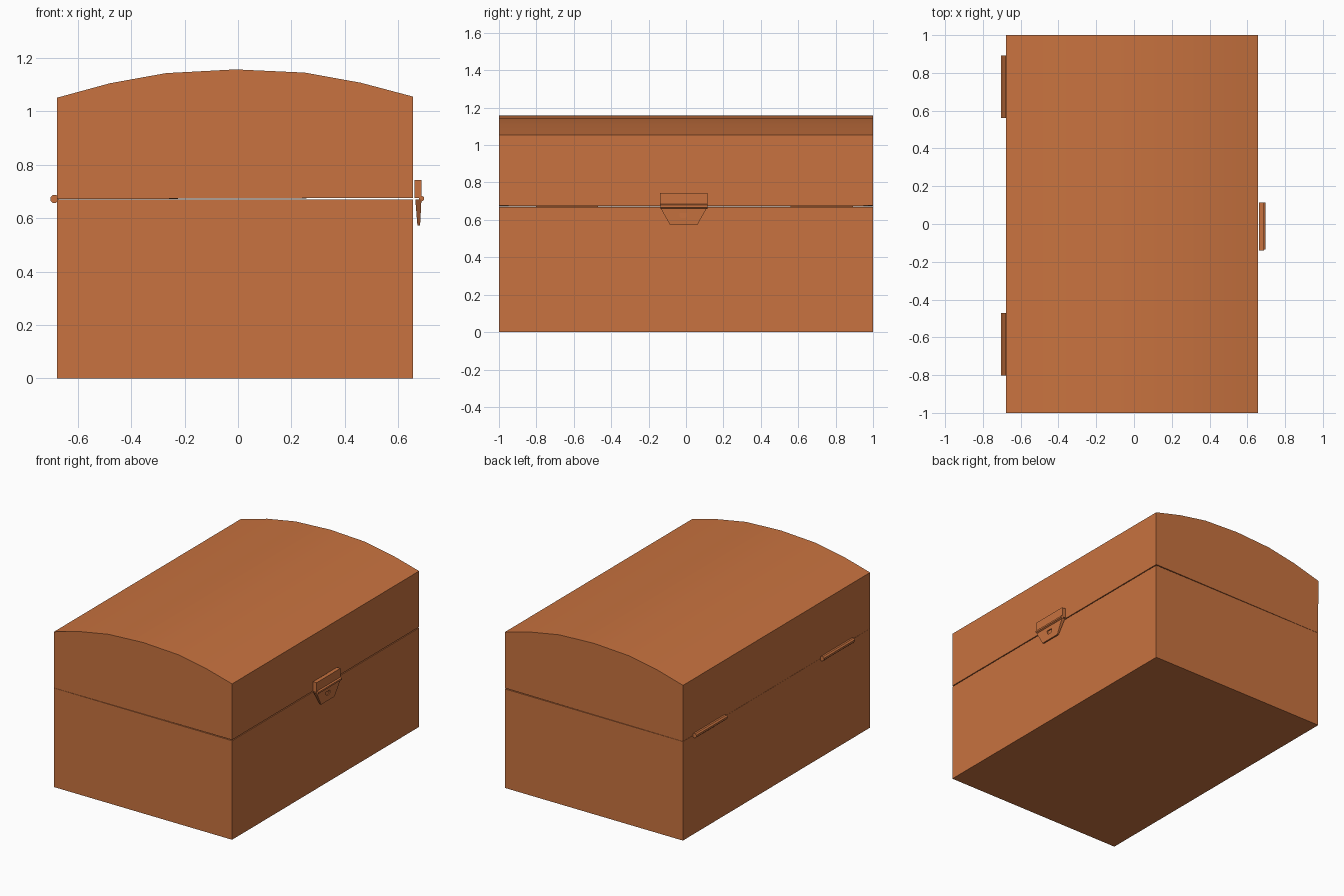
import bpy, bmesh, math

if "Cube" in bpy.data.objects:
    bpy.data.objects.remove(bpy.data.objects["Cube"])

wood = bpy.data.materials.new("wood")
wood.diffuse_color = (0.58, 0.17, 0.05, 1)
wood.use_nodes = True
wood.node_tree.nodes["Principled BSDF"].inputs["Base Color"].default_value = wood.diffuse_color


def finish(bm, name, smooth=False):
    bmesh.ops.recalc_face_normals(bm, faces=bm.faces)
    me = bpy.data.meshes.new(name)
    bm.to_mesh(me)
    bm.free()
    me.materials.append(wood)
    ob = bpy.data.objects.new(name, me)
    bpy.context.collection.objects.link(ob)
    if smooth:
        bpy.ops.object.select_all(action='DESELECT')
        ob.select_set(True)
        bpy.context.view_layer.objects.active = ob
        bpy.ops.object.shade_smooth_by_angle(angle=math.radians(30))
    return ob


def hollow(name, outer, inner, y_out, y_in, smooth=False):
    """Two nested prisms along y, open between first and last point, joined by a rim."""
    bm = bmesh.new()
    rims = []
    for prof, h in ((outer, y_out), (inner, y_in)):
        a = [bm.verts.new((x, -h, z)) for x, z in prof]
        b = [bm.verts.new((x, h, z)) for x, z in prof]
        bm.faces.new(a)
        bm.faces.new(b[::-1])
        for i in range(len(prof) - 1):
            bm.faces.new((a[i], a[i + 1], b[i + 1], b[i]))
        rims.append((a[0], a[-1], b[-1], b[0]))
    o, n = rims
    for i in range(4):
        j = (i + 1) % 4
        bm.faces.new((o[i], o[j], n[j], n[i]))
    return finish(bm, name, smooth)


def loft(name, rings):
    """Closed solid through rings of equal point count."""
    bm = bmesh.new()
    vs = [[bm.verts.new(p) for p in r] for r in rings]
    bm.faces.new(vs[0])
    bm.faces.new(vs[-1][::-1])
    n = len(vs[0])
    for a, b in zip(vs, vs[1:]):
        for i in range(n):
            j = (i + 1) % n
            bm.faces.new((a[i], a[j], b[j], b[i]))
    return finish(bm, name)


def rod(name, x, z, r, y0, y1, sides=8):
    ang = [2 * math.pi * (i + 0.5) / sides for i in range(sides)]
    return loft(name, [[(x + r * math.cos(t), y, z + r * math.sin(t)) for t in ang]
                       for y in (y0, y1)])


def rect(x0, x1, y0, y1, z):
    return [(x0, y0, z), (x1, y0, z), (x1, y1, z), (x0, y1, z)]


XL, XR, T = -0.677, 0.656, 0.05

# Chest body, open at the top
hollow("chest_body",
       [(XL, 0.67), (XL, 0), (XR, 0), (XR, 0.67)],
       [(XL + T, 0.67), (XL + T, T), (XR - T, T), (XR - T, 0.67)], 1, 1 - T)

# Arched lid, open very slightly at the latch side
arch = [(XL - 0.001, 1.051), (-0.48, 1.105), (-0.27, 1.143), (-0.01, 1.157),
        (0.25, 1.145), (0.46, 1.107), (XR, 1.055)]
inside = [(x * 0.925, z - T) for x, z in arch]
hollow("chest_lid",
       [(XL, 0.671)] + arch + [(XR, 0.676)],
       [(XL + T, 0.671)] + inside + [(XR - T, 0.676)], 1, 1 - T, True)

# Back hinges
for i, y in enumerate((-0.803, 0.56)):
    rod(f"hinge_{i + 1}", -0.688, 0.672, 0.0162, y, y + 0.333)

# Latch: upper plate, tapered flap, pivot pin
loft("latch_plate", [rect(0.661, 0.687, -0.14, 0.115, z) for z in (0.676, 0.743)])
flap = loft("latch_flap", [rect(0.672, 0.682, -0.085, 0.06, 0.572),
                           rect(0.664, 0.687, -0.14, 0.115, 0.67)])
rod("latch_pin", 0.687, 0.673, 0.011, -0.135, 0.115, 6)

# Keyhole recess in the flap
hole = [(-0.035, 0.638), (-0.035, 0.62), (-0.025, 0.61), (-0.005, 0.61),
        (0.005, 0.62), (0.005, 0.638)]
cutter = loft("keyhole_cutter", [[(x, y, z) for y, z in hole] for x in (0.678, 0.71)])
cutter.hide_render = True
cutter.hide_set(True)
cut = flap.modifiers.new("keyhole", 'BOOLEAN')
cut.operation = 'DIFFERENCE'
cut.solver = 'EXACT'
cut.object = cutter
